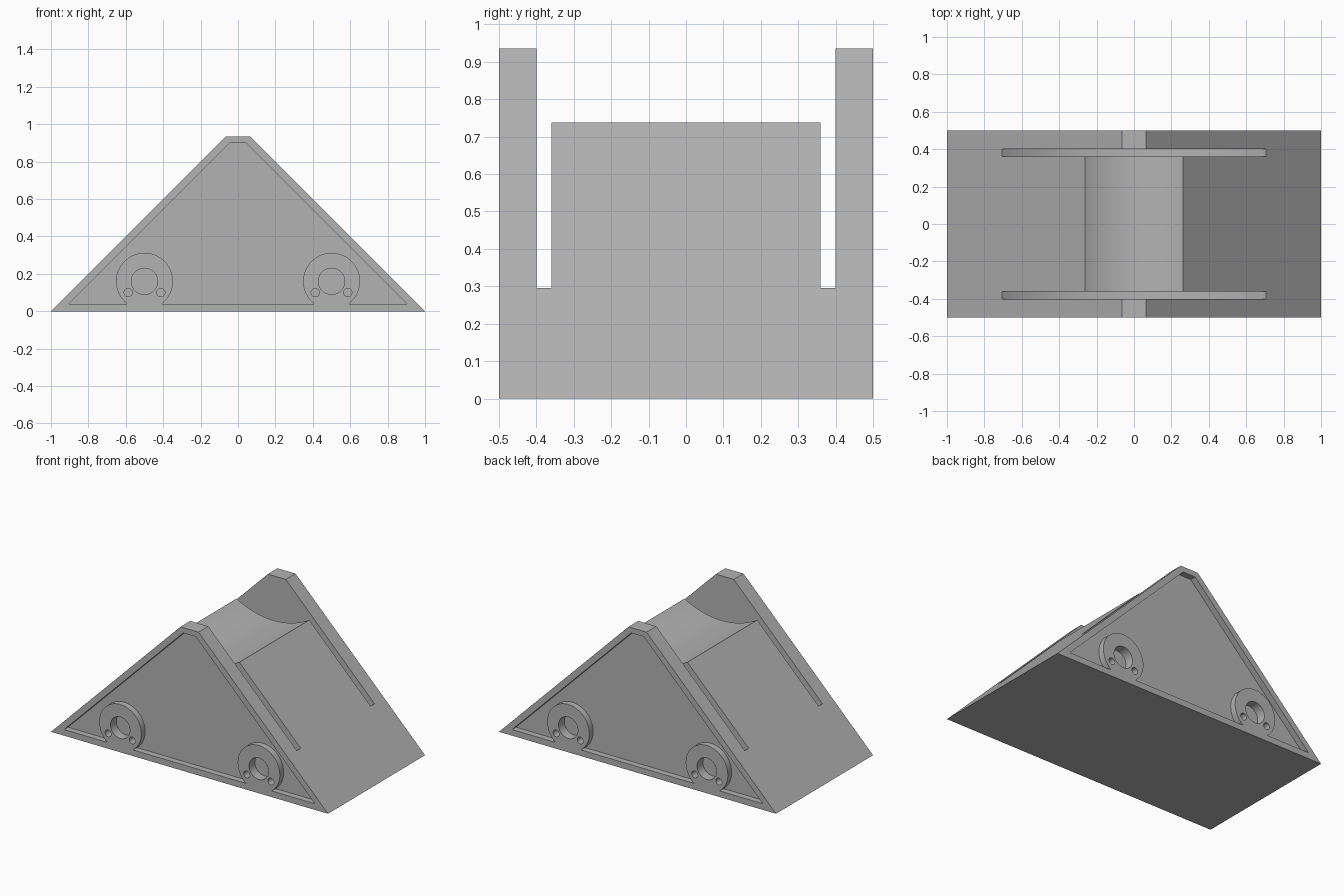
import bpy, bmesh
from math import sin, cos, pi, asin

cube = bpy.data.objects.get("Cube")
if cube:
    bpy.data.objects.remove(cube, do_unlink=True)

grey = bpy.data.materials.new("plain_grey")
grey.use_nodes = True
COLOUR = (0.45, 0.45, 0.45, 1)
grey.diffuse_color = COLOUR
grey.node_tree.nodes["Principled BSDF"].inputs["Base Color"].default_value = COLOUR


def extrude(name, profile, y0, y1):
    """Solid from an x-z profile, extruded along y."""
    bm = bmesh.new()
    face = bm.faces.new([bm.verts.new((x, y0, z)) for x, z in profile])
    moved = bmesh.ops.extrude_face_region(bm, geom=[face])["geom"]
    verts = [v for v in moved if isinstance(v, bmesh.types.BMVert)]
    bmesh.ops.translate(bm, verts=verts, vec=(0, y1 - y0, 0))
    bmesh.ops.recalc_face_normals(bm, faces=bm.faces)
    mesh = bpy.data.meshes.new(name)
    bm.to_mesh(mesh)
    bm.free()
    mesh.materials.append(grey)
    obj = bpy.data.objects.new(name, mesh)
    bpy.context.collection.objects.link(obj)
    return obj


def arc(cx, cz, r, a0=0.0, a1=2 * pi, n=48):
    return [(cx + r * cos(a0 + (a1 - a0) * i / n),
             cz + r * sin(a0 + (a1 - a0) * i / n)) for i in range(n + 1)]


def circle(cx, cz, r, n):
    return arc(cx, cz, r, n=n)[:-1]


# Wedge-shaped body with a narrow flat ridge
body = extrude("spool_cradle",
               [(-1, 0), (1, 0), (0.065, 0.935), (-0.065, 0.935)], -0.5, 0.5)

# Round saddle for the hub
HUB_Z = 1.187
cutters = [extrude("hub_cutter", circle(0, HUB_Z, 0.52, 128), -0.38, 0.38)]

# Recess outline, wrapped round the two bosses
BOSS_X, BOSS_Z, BOSS_R, RIM = 0.5, 0.16, 0.152, 0.04
low = asin((RIM - BOSS_Z) / BOSS_R)
recess = [(-0.905, RIM)]
for side in (-1, 1):
    recess += arc(side * BOSS_X, BOSS_Z, BOSS_R, pi - low, low)
recess += [(0.905, RIM), (0.045, 0.9), (-0.045, 0.9)]

for s in (-1, 1):
    # Flange slot, end recess, then the bearing and pin holes
    cutters.append(extrude("slot_cutter", circle(0, HUB_Z, 1.137, 192), s * 0.36, s * 0.40))
    cutters.append(extrude("recess_cutter", recess, s * 0.46, s * 0.6))
    for side in (-1, 1):
        x = side * BOSS_X
        cutters.append(extrude("bearing_cutter", circle(x, BOSS_Z, 0.07, 48), s * 0.44, s * 0.6))
        for dx in (-0.087, 0.087):
            cutters.append(extrude("pin_cutter", circle(x + dx, 0.1, 0.022, 24), s * 0.44, s * 0.6))

# Cut everything out of the body
bpy.ops.object.select_all(action="DESELECT")
bpy.context.view_layer.objects.active = body
body.select_set(True)
for cutter in cutters:
    cutter.hide_render = True
    mod = body.modifiers.new("cut", "BOOLEAN")
    mod.operation = "DIFFERENCE"
    mod.solver = "EXACT"
    mod.object = cutter
    bpy.ops.object.modifier_apply(modifier=mod.name)
for cutter in cutters:
    bpy.data.objects.remove(cutter, do_unlink=True)

bpy.ops.object.shade_smooth_by_angle()
